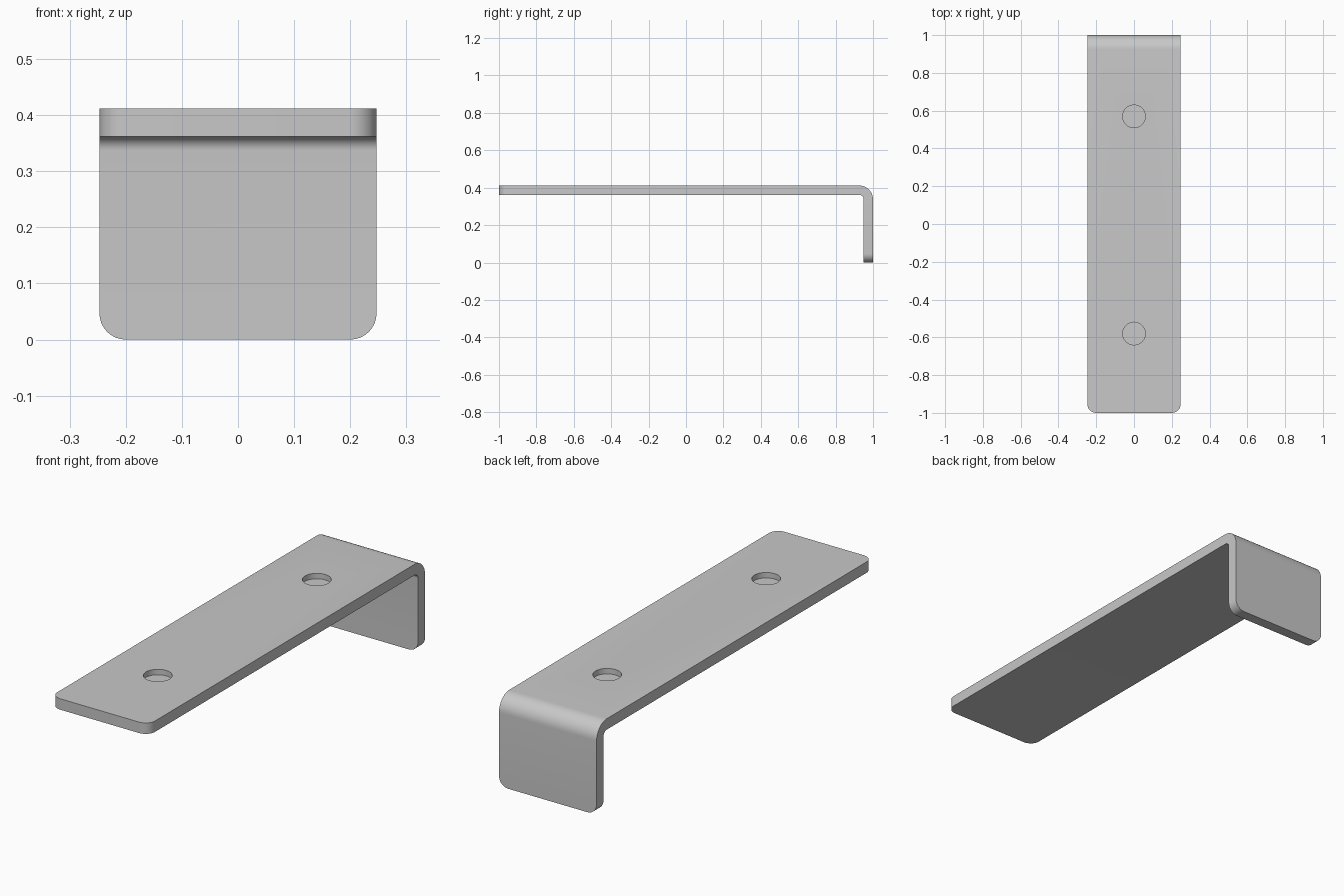
import bpy
import bmesh
from math import sin, cos, pi, radians

cube = bpy.data.objects.get("Cube")
if cube:
    bpy.data.objects.remove(cube, do_unlink=True)

HALF_W, TOP, THICK = 0.247, 0.412, 0.05
R_OUT, R_IN, R_CORNER = 0.075, 0.025, 0.047
HOLE_R, HOLE_DEPTH = 0.06, 0.025

# Plain grey metal
grey = bpy.data.materials.new("grey_metal")
grey.use_nodes = True
colour = (0.58, 0.58, 0.58, 1)
grey.diffuse_color = colour
grey.node_tree.nodes["Principled BSDF"].inputs["Base Color"].default_value = colour


def bend(radius, steps=10):
    """Quarter arc from the horizontal arm down to the vertical flange."""
    cy, cz = 1 - R_OUT, TOP - R_OUT
    angles = [pi / 2 * (1 - i / steps) for i in range(steps + 1)]
    return [(cy + radius * cos(a), cz + radius * sin(a)) for a in angles]


# Bent strip: side profile extruded across the width
profile = [(-1, TOP), *bend(R_OUT), (1, 0), (1 - THICK, 0),
           *reversed(bend(R_IN)), (-1, TOP - THICK)]
bm = bmesh.new()
side = bm.faces.new([bm.verts.new((-HALF_W, y, z)) for y, z in profile])
ext = bmesh.ops.extrude_face_region(bm, geom=[side])
moved = [v for v in ext["geom"] if isinstance(v, bmesh.types.BMVert)]
bmesh.ops.translate(bm, verts=moved, vec=(2 * HALF_W, 0, 0))

# Rounded corners on both free ends
corners = []
for e in bm.edges:
    a, b = (v.co for v in e.verts)
    at_end = (a.y < -0.99 and b.y < -0.99) or (a.z < 0.01 and b.z < 0.01)
    if at_end and abs(a.x - b.x) < 0.01:
        corners.append(e)
bmesh.ops.bevel(bm, geom=corners, offset=R_CORNER, segments=8,
                profile=0.5, affect='EDGES')
bmesh.ops.recalc_face_normals(bm, faces=bm.faces)
mesh = bpy.data.meshes.new("bent_bracket")
bm.to_mesh(mesh)
bm.free()
mesh.materials.append(grey)
bracket = bpy.data.objects.new("bent_bracket", mesh)
bpy.context.collection.objects.link(bracket)
bpy.ops.object.select_all(action='DESELECT')

# Two blind holes sunk into the top of the arm
for y in (0.57, -0.58):
    bpy.ops.mesh.primitive_cylinder_add(vertices=48, radius=HOLE_R,
                                        depth=2 * HOLE_DEPTH, location=(0, y, TOP))
    cutter = bpy.context.object
    cutter.name = "hole_cutter"
    cutter.hide_render = True
    cutter.data.materials.append(grey)
    mod = bracket.modifiers.new("hole", 'BOOLEAN')
    mod.operation = 'DIFFERENCE'
    mod.solver = 'EXACT'
    mod.object = cutter
    bpy.context.view_layer.objects.active = bracket
    bpy.ops.object.modifier_apply(modifier=mod.name)
    bpy.data.objects.remove(cutter, do_unlink=True)

bracket.select_set(True)
bpy.context.view_layer.objects.active = bracket
bpy.ops.object.shade_smooth_by_angle(angle=radians(30))
